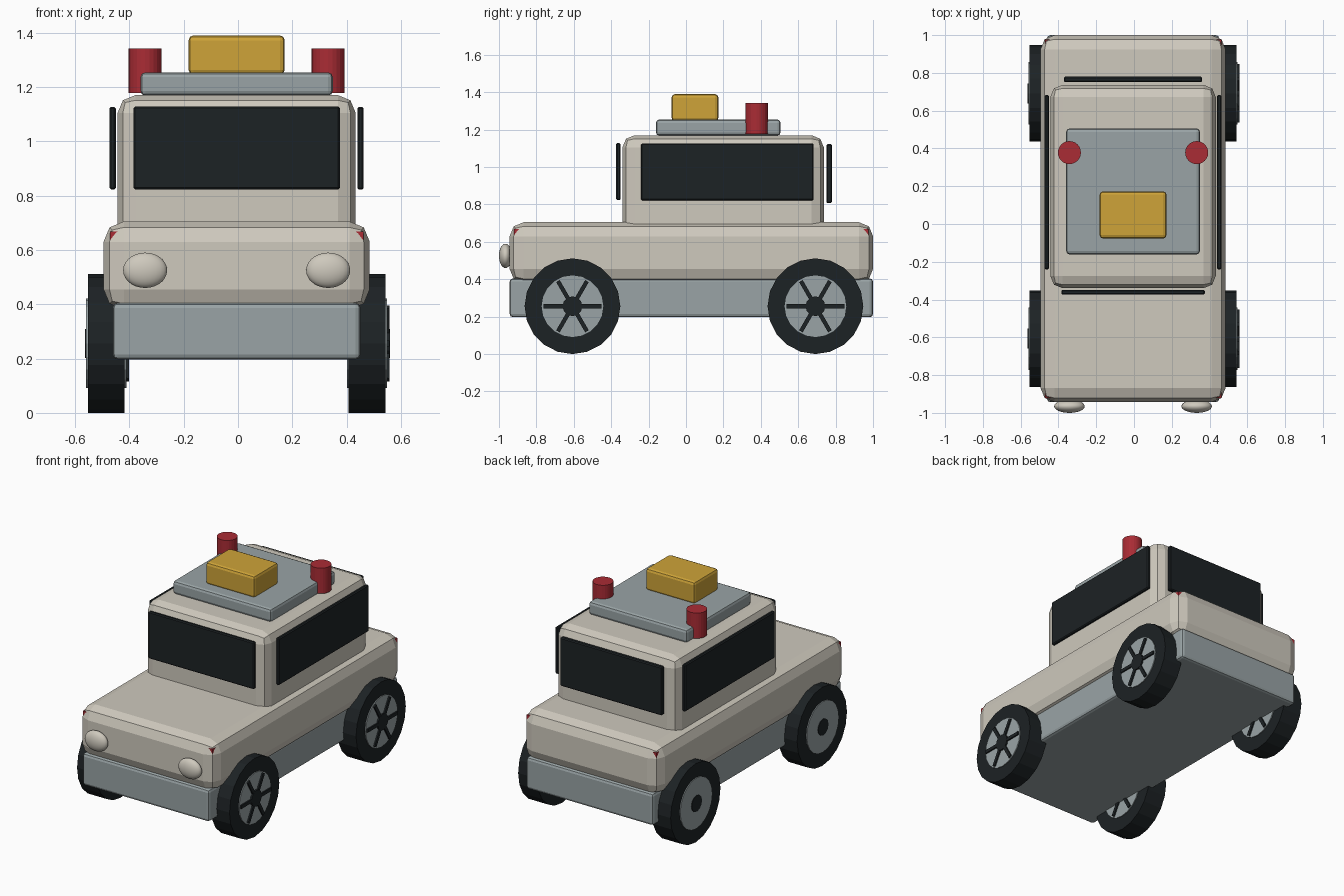
import bpy, bmesh, math
from mathutils import Matrix

if "Cube" in bpy.data.objects:
    bpy.data.objects.remove(bpy.data.objects["Cube"])

CX = -0.005  # body centre line


def material(name, rgb):
    m = bpy.data.materials.new(name)
    m.diffuse_color = (*rgb, 1)
    m.use_nodes = True
    m.node_tree.nodes["Principled BSDF"].inputs["Base Color"].default_value = m.diffuse_color
    return m


CREAM = material("cream", (0.62, 0.585, 0.51))
STEEL = material("steel", (0.32, 0.37, 0.38))
DARK = material("dark", (0.012, 0.016, 0.018))
RED = material("red", (0.40, 0.025, 0.035))
AMBER = material("amber", (0.62, 0.37, 0.04))


def finish(name, bm, mat):
    me = bpy.data.meshes.new(name)
    bm.to_mesh(me)
    bm.free()
    me.materials.append(mat)
    ob = bpy.data.objects.new(name, me)
    bpy.context.collection.objects.link(ob)
    return ob


def box(name, x, y, z, mat, bevel=0.0, segments=1):
    """Box from (min, max) ranges, with optional bevelled edges."""
    size = [r[1] - r[0] for r in (x, y, z)]
    mid = [(r[0] + r[1]) / 2 for r in (x, y, z)]
    bm = bmesh.new()
    bmesh.ops.create_cube(bm, size=1, matrix=Matrix.Diagonal((*size, 1)))
    if bevel:
        bmesh.ops.bevel(bm, geom=bm.edges[:], offset=bevel, segments=segments,
                        profile=0.5, affect='EDGES')
    ob = finish(name, bm, mat)
    ob.location = mid
    return ob


def cylinder(name, loc, r, depth, sides, mat, along_x=False):
    bm = bmesh.new()
    rot = Matrix.Rotation(math.pi / 2, 4, 'Y') if along_x else Matrix()
    bmesh.ops.create_cone(bm, cap_ends=True, segments=sides, radius1=r,
                          radius2=r, depth=depth, matrix=rot)
    ob = finish(name, bm, mat)
    ob.location = loc
    return ob


def span(half):
    return (CX - half, CX + half)


# Chassis, body and cabin
box("chassis", span(0.456), (-0.943, 1.0), (0.197, 0.405), STEEL, 0.018, 2)
box("body", span(0.49), (-0.943, 1.0), (0.38, 0.705), CREAM, 0.075, 2)
box("cabin", span(0.438), (-0.34, 0.737), (0.62, 1.17), CREAM, 0.065, 2)

# Windows
box("windscreen", span(0.38), (-0.373, -0.349), (0.823, 1.128), DARK, 0.006)
box("rear_window", span(0.366), (0.751, 0.78), (0.807, 1.122), DARK, 0.006)
for side, s in (("left", -1), ("right", 1)):
    xs = sorted((CX + s * 0.445, CX + s * 0.468))
    box(side + "_window", xs, (-0.24, 0.683), (0.822, 1.127), DARK, 0.006)

# Roof equipment
box("roof_platform", span(0.354), (-0.161, 0.506), (1.168, 1.254), STEEL, 0.018, 2)
box("roof_box", span(0.177), (-0.077, 0.173), (1.245, 1.39), AMBER, 0.018, 2)

for side, s in (("left", -1), ("right", 1)):
    cylinder(side + "_beacon", (CX + s * 0.337, 0.378, 1.26), 0.061, 0.165, 24, RED)

    # Headlights: flattened spheres
    bm = bmesh.new()
    bmesh.ops.create_uvsphere(bm, u_segments=24, v_segments=14, radius=1,
                              matrix=Matrix.Diagonal((0.081, 0.035, 0.065, 1)))
    for f in bm.faces:
        f.smooth = True
    lamp = finish(side + "_headlight", bm, CREAM)
    lamp.location = (CX + s * 0.337, -0.965, 0.525)

    # Marker lights poking through the body corners
    xs = sorted((CX + s * 0.41, CX + s * 0.467))
    box(side + "_front_marker", xs, (-0.92, -0.86), (0.61, 0.668), RED)
    box(side + "_rear_marker", xs, (0.917, 0.977), (0.61, 0.668), RED)

    # Wheels: every wheel has its spokes on the +x face
    for end, y in (("front", -0.607), ("rear", 0.692)):
        n = side + "_" + end
        x, z = CX + s * 0.48, 0.256
        cylinder(n + "_tyre", (x, y, z), 0.256, 0.136, 20, DARK, True)
        cylinder(n + "_rim", (x, y, z), 0.165, 0.148, 20, STEEL, True)
        cylinder(n + "_hub", (x + 0.003, y, z), 0.053, 0.162, 12, DARK, True)
        for k in range(3):
            spoke = box(f"{n}_spoke_{k + 1}", (-0.015, 0.015), (-0.155, 0.155),
                        (-0.011, 0.011), DARK)
            spoke.location = (x + 0.068, y, z)
            spoke.rotation_euler.x = k * math.pi / 3
